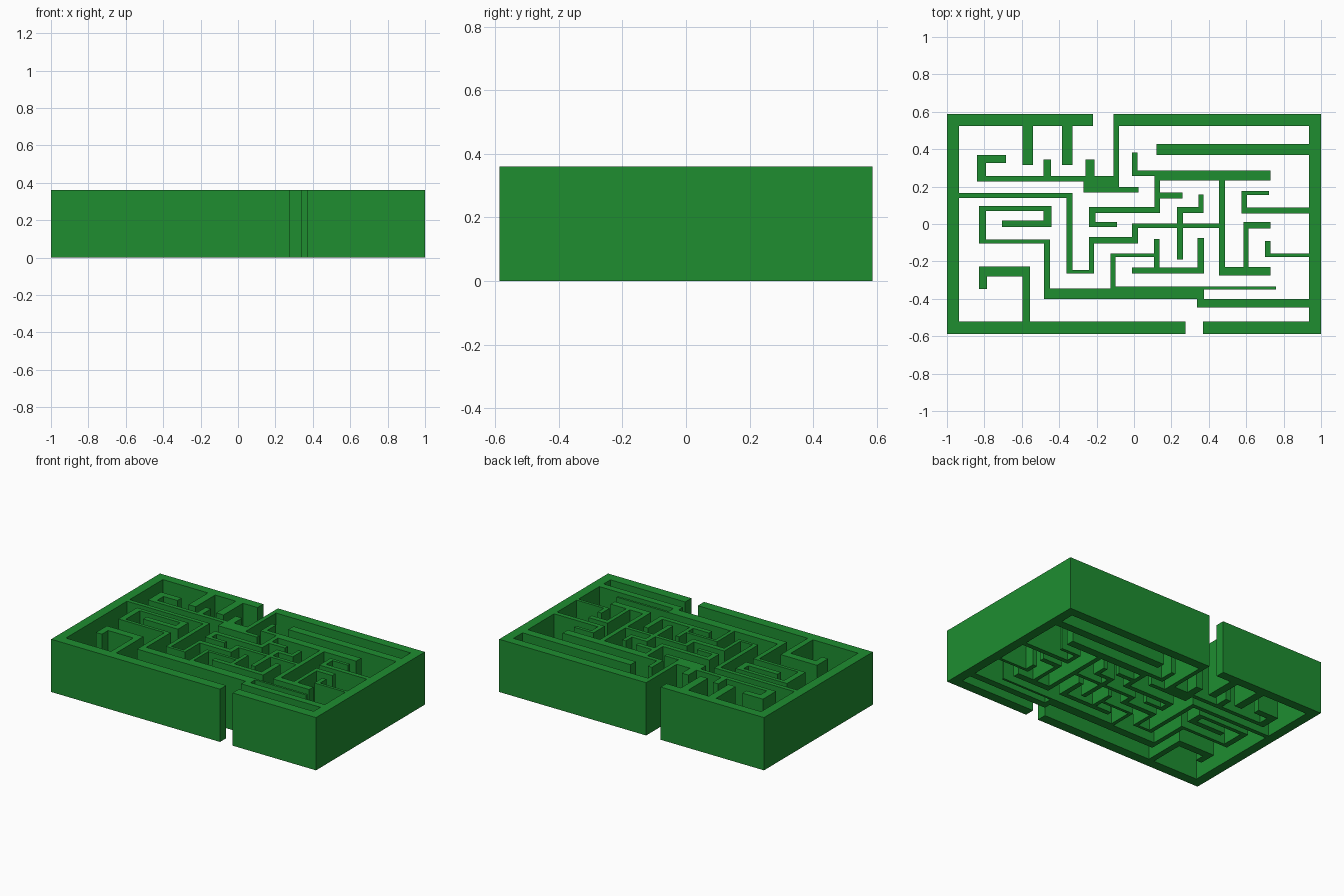
import bpy, bmesh

HEIGHT = 0.36

mat = bpy.data.materials.new("green")
mat.diffuse_color = (0.013, 0.27, 0.03, 1)


def build_walls(name, rects):
    """Fuse plan rectangles (x0, x1, y0, y1) into one clean extruded wall."""
    xs = sorted({v for r in rects for v in r[:2]})
    ys = sorted({v for r in rects for v in r[2:]})
    bm = bmesh.new()
    grid = {}

    def vert(i, j):
        if (i, j) not in grid:
            grid[i, j] = bm.verts.new((xs[i], ys[j], 0))
        return grid[i, j]

    for i in range(len(xs) - 1):
        for j in range(len(ys) - 1):
            cx, cy = (xs[i] + xs[i + 1]) / 2, (ys[j] + ys[j + 1]) / 2
            if any(a < cx < b and c < cy < d for a, b, c, d in rects):
                bm.faces.new([vert(i, j), vert(i + 1, j), vert(i + 1, j + 1), vert(i, j + 1)])
    ext = bmesh.ops.extrude_face_region(bm, geom=bm.faces[:], use_keep_orig=True)
    top = [g for g in ext["geom"] if isinstance(g, bmesh.types.BMVert)]
    bmesh.ops.translate(bm, verts=top, vec=(0, 0, HEIGHT))
    bmesh.ops.recalc_face_normals(bm, faces=bm.faces)
    bmesh.ops.dissolve_limit(bm, angle_limit=0.01, verts=bm.verts, edges=bm.edges)
    me = bpy.data.meshes.new(name)
    bm.to_mesh(me)
    bm.free()
    me.materials.append(mat)
    bpy.context.collection.objects.link(bpy.data.objects.new(name, me))


# Outer border, split by the two openings
build_walls("border_left", [
    (-1, -0.935, -0.587, 0.587), (-1, -0.22, 0.525, 0.587), (-1, 0.275, -0.587, -0.52)])
build_walls("border_right", [
    (0.935, 1, -0.587, 0.587), (-0.11, 1, 0.525, 0.587), (0.37, 1, -0.587, -0.52)])

# Stubs hanging from the back border
for k, x in enumerate((-0.595, -0.385)):
    build_walls(f"back_stub_{k + 1}", [(x, x + 0.055, 0.315, 0.525)])

# Hooked wall beside the back entrance
build_walls("entrance_wall", [
    (-0.84, -0.685, 0.325, 0.37), (-0.84, -0.79, 0.228, 0.37), (-0.84, -0.08, 0.228, 0.257),
    (-0.485, -0.445, 0.25, 0.345), (-0.26, -0.21, 0.24, 0.345), (-0.27, -0.08, 0.168, 0.25),
    (-0.27, 0.025, 0.168, 0.197), (-0.11, -0.08, 0.18, 0.525)])

# Long wall winding from the left border into the centre
build_walls("winding_wall", [
    (-0.935, -0.33, 0.138, 0.167), (-0.36, -0.33, -0.265, 0.167), (-0.36, -0.215, -0.265, -0.245),
    (-0.24, -0.215, -0.265, -0.07), (-0.24, 0.022, -0.105, -0.07), (-0.01, 0.022, -0.105, 0.003),
    (-0.01, 0.47, -0.022, 0.003), (0.23, 0.262, -0.19, 0.09), (0.23, 0.372, 0.06, 0.09),
    (0.345, 0.372, 0.06, 0.157), (0.455, 0.487, -0.275, 0.24), (0.455, 0.73, -0.275, -0.23),
    (0.585, 0.612, -0.275, 0.01), (0.585, 0.73, -0.025, 0.01),
    (-0.01, 0.02, 0.257, 0.382), (-0.01, 0.2, 0.257, 0.287), (0.11, 0.73, 0.232, 0.287),
    (0.11, 0.14, 0.06, 0.25), (0.11, 0.26, 0.137, 0.168), (-0.24, 0.14, 0.06, 0.092),
    (-0.24, -0.205, -0.015, 0.092), (-0.24, -0.09, -0.015, 0.01)])

# Walls growing from the right border
build_walls("right_back_bar", [(0.12, 0.935, 0.37, 0.427)])
build_walls("right_upper_hook", [
    (0.575, 0.605, 0.055, 0.177), (0.575, 0.722, 0.155, 0.177), (0.575, 0.935, 0.055, 0.087)])
build_walls("right_lower_hook", [
    (0.7, 0.73, -0.177, -0.09), (0.7, 0.935, -0.177, -0.157)])

# Left spiral running into the front wall and its branches
build_walls("front_spiral_wall", [
    (-0.83, -0.442, 0.07, 0.097), (-0.485, -0.442, -0.017, 0.097), (-0.705, -0.442, -0.017, 0.02),
    (-0.83, -0.79, -0.105, 0.097), (-0.83, -0.45, -0.105, -0.082), (-0.482, -0.45, -0.4, -0.082),
    (-0.482, 0.375, -0.4, -0.345), (-0.125, 0.76, -0.35, -0.335), (-0.125, -0.1, -0.35, -0.157),
    (-0.125, 0.135, -0.177, -0.157), (0.108, 0.135, -0.265, -0.08), (-0.012, 0.375, -0.265, -0.232),
    (0.34, 0.375, -0.265, -0.075), (0.337, 0.935, -0.447, -0.4)])

# Hook rising from the front border
build_walls("front_hook", [
    (-0.83, -0.555, -0.28, -0.228), (-0.83, -0.785, -0.347, -0.228), (-0.595, -0.555, -0.52, -0.228)])
